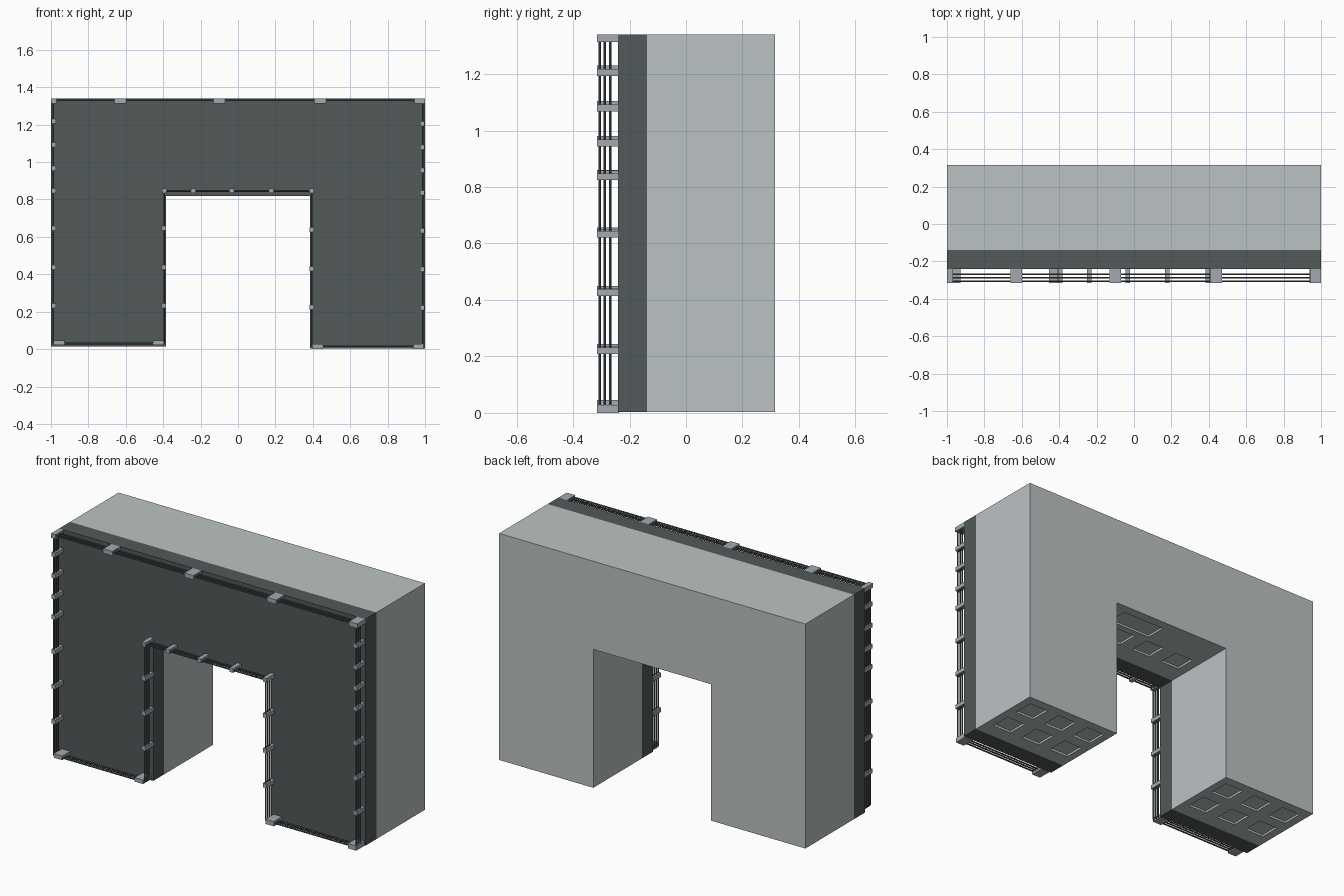
import bpy, bmesh
from mathutils import Vector, Matrix

if "Cube" in bpy.data.objects:
    bpy.data.objects.remove(bpy.data.objects["Cube"])


def material(name, rgb):
    m = bpy.data.materials.new(name)
    m.diffuse_color = (*rgb, 1)
    m.use_nodes = True
    m.node_tree.nodes["Principled BSDF"].inputs["Base Color"].default_value = m.diffuse_color
    return m


LIGHT = material("light_grey", (0.50, 0.54, 0.55))
DARK = material("dark_grey", (0.085, 0.098, 0.10))
METAL = material("bracket_grey", (0.36, 0.40, 0.44))


def finish(name, bm, mat):
    bmesh.ops.recalc_face_normals(bm, faces=bm.faces)
    me = bpy.data.meshes.new(name)
    bm.to_mesh(me)
    bm.free()
    ob = bpy.data.objects.new(name, me)
    bpy.context.collection.objects.link(ob)
    if mat:
        me.materials.append(mat)
    return ob


def add_box(bm, lo, hi):
    lo, hi = Vector(lo), Vector(hi)
    mat = Matrix.Translation((lo + hi) / 2) @ Matrix.Diagonal((*(hi - lo), 1))
    bmesh.ops.create_cube(bm, size=1, matrix=mat)


def add_rod(bm, a, b, r=0.0045):
    a, b = Vector(a), Vector(b)
    d = b - a
    mat = Matrix.Translation((a + b) / 2) @ d.to_track_quat('Z', 'Y').to_matrix().to_4x4()
    bmesh.ops.create_cone(bm, cap_ends=True, segments=8, radius1=r, radius2=r,
                          depth=d.length, matrix=mat)


# Arch outline in x, z (left foot is slightly shorter)
OUTLINE = [(-1, 0.015), (-1, 1.34), (1, 1.34), (1, 0.003), (0.385, 0.003),
           (0.385, 0.82), (-0.385, 0.82), (-0.385, 0.015)]


def arch(name, y0, y1, mat):
    bm = bmesh.new()
    f = bm.faces.new([bm.verts.new((x, y0, z)) for x, z in OUTLINE])
    ext = bmesh.ops.extrude_face_region(bm, geom=[f])
    vs = [v for v in ext["geom"] if isinstance(v, bmesh.types.BMVert)]
    bmesh.ops.translate(bm, vec=(0, y1 - y0, 0), verts=vs)
    return finish(name, bm, mat)


body = arch("arch_body", -0.138, 0.315, LIGHT)
arch("front_housing", -0.24, -0.138, DARK)

# Shallow recessed panels under the feet and the lintel
bm = bmesh.new()


def pocket(x, y, z, w=0.12, d=0.12):
    add_box(bm, (x - w / 2, y - d / 2, z - 0.05), (x + w / 2, y + d / 2, z + 0.012))


for x in (0.49, 0.69, 0.89):
    for y in (0.20, 0.01):
        pocket(x, y, 0.003)
        pocket(-x, y, 0.015)
for x in (-0.27, -0.065, 0.14):
    pocket(x, 0.04, 0.82)
pocket(0.15, 0.20, 0.82, 0.27, 0.12)
cutter = finish("panel_cutter", bm, LIGHT)
cutter.hide_render = True
cutter.hide_viewport = True
mod = body.modifiers.new("panels", 'BOOLEAN')
mod.operation = 'DIFFERENCE'
mod.solver = 'EXACT'
mod.object = cutter

# Three parallel rods following the front edge
path = [(-0.987, 0.03), (-0.987, 1.33), (0.987, 1.33), (0.987, 0.015),
        (0.395, 0.015), (0.395, 0.845), (-0.395, 0.845), (-0.395, 0.03)]
bm = bmesh.new()
for y in (-0.306, -0.287, -0.269):
    for (x0, z0), (x1, z1) in zip(path, path[1:] + path[:1]):
        add_rod(bm, (x0, y, z0), (x1, y, z1))
finish("edge_rods", bm, DARK)

# Brackets holding the rods
bm = bmesh.new()


def bracket(x, z, w=0.025, h=0.024):
    add_box(bm, (x - w / 2, -0.315, z - h / 2), (x + w / 2, -0.238, z + h / 2))


for x in (-0.63, -0.1, 0.44):
    bracket(x, 1.327, 0.06, 0.026)
bracket(-0.985, 1.327, 0.03, 0.026)
bracket(0.972, 1.327, 0.055, 0.026)
for z in (1.218, 1.092, 0.968, 0.848, 0.645, 0.438, 0.232):
    bracket(-0.985, z)
    bracket(0.985, z - 0.012)
for z in (0.645, 0.438, 0.232):
    bracket(-0.397, z)
    bracket(0.395, z - 0.008)
for x in (-0.395, -0.24, -0.033, 0.177, 0.395):
    bracket(x, 0.847)
for x in (-0.955, -0.427):
    bracket(x, 0.033, 0.055)
for x in (0.427, 0.965):
    bracket(x, 0.014, 0.055, 0.028)
finish("rod_brackets", bm, METAL)
